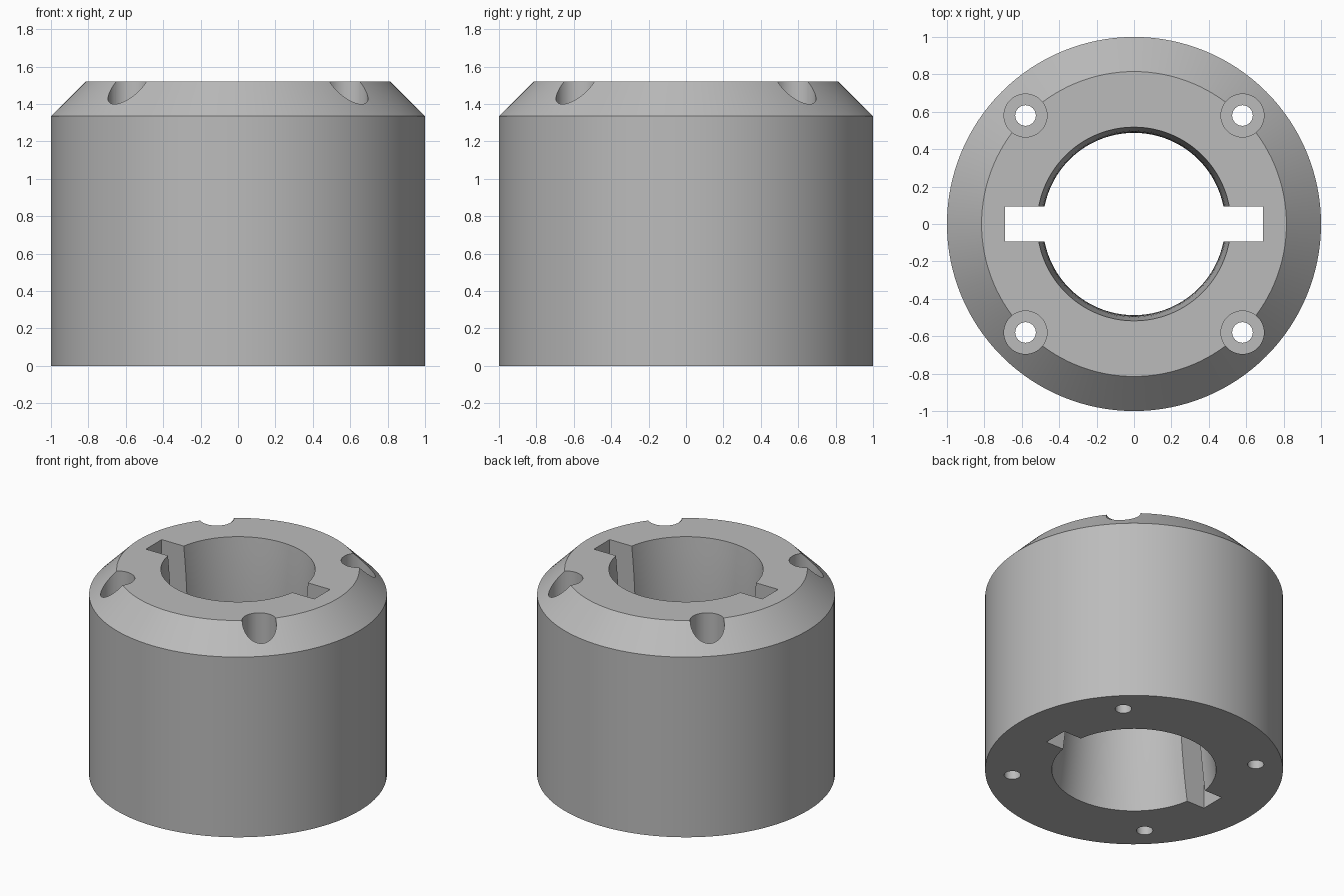
import bpy, bmesh, math

if "Cube" in bpy.data.objects:
    bpy.data.objects.remove(bpy.data.objects["Cube"], do_unlink=True)

HEIGHT = 1.52
STEPS = 128

steel = bpy.data.materials.new("plain grey")
steel.use_nodes = True
GREY = (0.5, 0.5, 0.5, 1)
steel.diffuse_color = GREY
steel.node_tree.nodes["Principled BSDF"].inputs["Base Color"].default_value = GREY


def make_object(name, bm):
    bmesh.ops.recalc_face_normals(bm, faces=bm.faces)
    mesh = bpy.data.meshes.new(name)
    bm.to_mesh(mesh)
    bm.free()
    mesh.materials.append(steel)
    obj = bpy.data.objects.new(name, mesh)
    bpy.context.collection.objects.link(obj)
    return obj


def lathe(name, profile, centre=(0, 0), steps=STEPS):
    """Revolve a closed (radius, z) profile about a vertical axis."""
    bm = bmesh.new()
    verts = [bm.verts.new((r, 0, z)) for r, z in profile]
    edges = [bm.edges.new((a, b)) for a, b in zip(verts, verts[1:] + verts[:1])]
    bmesh.ops.spin(bm, geom=verts + edges, cent=(0, 0, 0), axis=(0, 0, 1),
                   angle=math.tau, steps=steps, use_merge=True)
    bmesh.ops.remove_doubles(bm, verts=bm.verts, dist=1e-5)
    bmesh.ops.translate(bm, verts=bm.verts, vec=(*centre, 0))
    return make_object(name, bm)


def cut(target, cutter):
    cutter.hide_render = True
    mod = target.modifiers.new(cutter.name, 'BOOLEAN')
    mod.operation, mod.solver, mod.object = 'DIFFERENCE', 'EXACT', cutter
    bpy.context.view_layer.objects.active = target
    bpy.ops.object.modifier_apply(modifier=mod.name)
    bpy.data.objects.remove(cutter, do_unlink=True)


# Chamfered collar with a bore that narrows gently to a throat
def bore_radius(z):
    return 0.487 + 0.08 * (z - 0.9) ** 2


bore = [(bore_radius(HEIGHT * i / 16), HEIGHT * i / 16) for i in range(17)]
collar = lathe("collar", [(1, 0), (1, 1.335), (0.815, HEIGHT)] + bore[::-1])

# Two opposite keyways through the bore
bm = bmesh.new()
bmesh.ops.create_cube(bm, size=1)
bmesh.ops.scale(bm, verts=bm.verts, vec=(1.38, 0.185, 4))
cut(collar, make_object("keyway_cutter", bm))

# Four counterbored screw holes
for sx in (-1, 1):
    for sy in (-1, 1):
        bm = bmesh.new()
        for radius, low in ((0.055, -0.5), (0.115, 0.76)):
            part = bmesh.ops.create_cone(bm, cap_ends=True, segments=48, radius1=radius,
                                         radius2=radius, depth=2 - low)
            bmesh.ops.translate(bm, verts=part["verts"],
                                vec=(sx * 0.58, sy * 0.58, (2 + low) / 2))
            if low < 0:
                cut(collar, make_object("screw_hole_cutter", bm))
                bm = bmesh.new()
        cut(collar, make_object("counterbore_cutter", bm))

# Smooth round walls, crisp edges
bpy.ops.object.select_all(action='DESELECT')
collar.select_set(True)
bpy.context.view_layer.objects.active = collar
bpy.ops.object.shade_smooth_by_angle(angle=math.radians(25))
